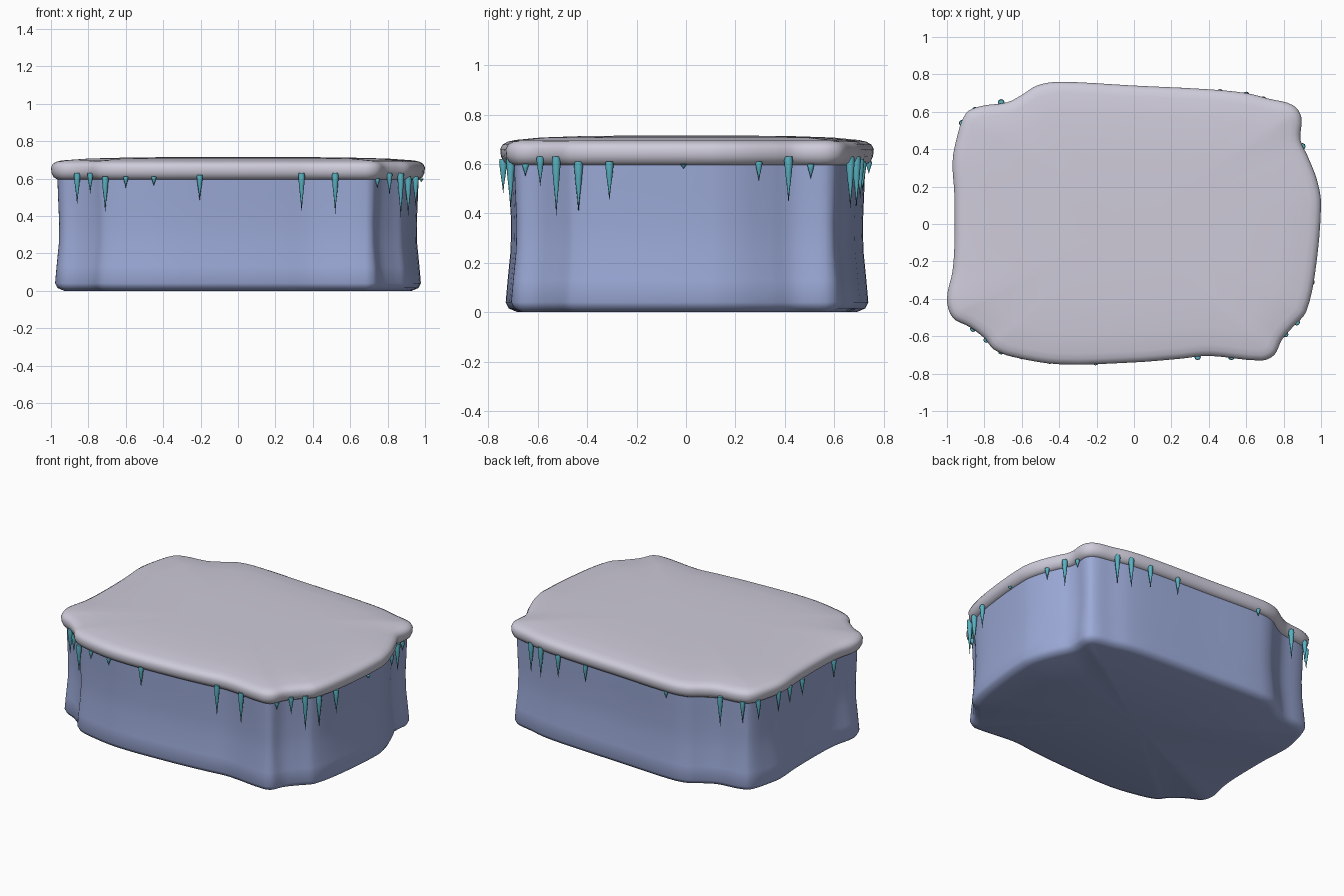
import bpy
import bmesh
import math
from mathutils import Vector

cube = bpy.data.objects.get("Cube")
if cube:
    bpy.data.objects.remove(cube, do_unlink=True)


def make_material(name, colour):
    mat = bpy.data.materials.new(name)
    mat.use_nodes = True
    mat.diffuse_color = (*colour, 1)
    for node in mat.node_tree.nodes:
        if node.type == "BSDF_PRINCIPLED":
            node.inputs["Base Color"].default_value = (*colour, 1)
            node.inputs["Roughness"].default_value = 0.6
    return mat


snow = make_material("pale snow", (0.62, 0.60, 0.70))
ice = make_material("blue ice", (0.33, 0.40, 0.68))
teal = make_material("teal ice", (0.10, 0.44, 0.53))

# Hand-shaped outline of the slab, counter-clockwise
OUTLINE = [
    (1, .1), (.98, .23), (.93, .36), (.89, .45), (.895, .57), (.85, .635),
    (.72, .67), (.6, .7), (.4, .72), (0, .74), (-.4, .76), (-.52, .74),
    (-.6, .69), (-.68, .65), (-.82, .63), (-.9, .59), (-.95, .45),
    (-.97, .33), (-.96, .15), (-.96, -.1), (-.97, -.25), (-1, -.4),
    (-.97, -.5), (-.88, -.55), (-.8, -.61), (-.75, -.67), (-.65, -.71),
    (-.4, -.75), (0, -.74), (.25, -.72), (.4, -.705), (.68, -.73),
    (.75, -.7), (.79, -.62), (.85, -.55), (.92, -.47), (.97, -.25),
]


def smooth_loop(points, steps=4):
    """Closed centripetal-style spline through the points."""
    pts = [Vector(p) for p in points]
    count = len(pts)
    out = []
    for i in range(count):
        a, b, c, d = (pts[(i + k) % count] for k in (-1, 0, 1, 2))
        span = (c - b).length
        # Tangents scaled to the local span avoid overshoot on uneven spacing
        start = (c - a).normalized() * span
        end = (d - b).normalized() * span
        for s in range(steps):
            t = s / steps
            t2, t3 = t * t, t * t * t
            out.append(b * (2 * t3 - 3 * t2 + 1) + start * (t3 - 2 * t2 + t)
                       + c * (3 * t2 - 2 * t3) + end * (t3 - t2))
    return out


def inset_loop(loop, distance, scale=1.0):
    count = len(loop)
    ring = []
    for i, p in enumerate(loop):
        tangent = (loop[(i + 2) % count] - loop[i - 2]).normalized()
        ring.append((p + Vector((-tangent.y, tangent.x)) * distance) * scale)
    return ring


def loft(name, rings, low_tip, high_tip, mat):
    """Skin rings of (points, height) from bottom to top, closed by tips."""
    bm = bmesh.new()
    rows = [[bm.verts.new((p.x, p.y, z)) for p in pts] for pts, z in rings]
    low, high = bm.verts.new(low_tip), bm.verts.new(high_tip)
    count = len(rows[0])
    for i in range(count):
        j = (i + 1) % count
        for under, over in zip(rows, rows[1:]):
            bm.faces.new((under[i], under[j], over[j], over[i]))
        bm.faces.new((rows[0][j], rows[0][i], low))
        bm.faces.new((rows[-1][i], rows[-1][j], high))
    mesh = bpy.data.meshes.new(name)
    bm.to_mesh(mesh)
    bm.free()
    mesh.materials.append(mat)
    obj = bpy.data.objects.new(name, mesh)
    bpy.context.collection.objects.link(obj)
    bpy.ops.object.select_all(action="DESELECT")
    obj.select_set(True)
    bpy.context.view_layer.objects.active = obj
    bpy.ops.object.shade_smooth_by_angle(angle=math.radians(50))
    return obj


edge = smooth_loop(OUTLINE)

# Ice block: waisted walls with a softly rounded foot
BLOCK = [(.07, 0), (.035, .015), (.022, .04), (.03, .13), (.042, .25),
         (.044, .36), (.038, .5), (.034, .61)]
loft("ice_block", [(inset_loop(edge, d), z) for d, z in BLOCK],
     (0, 0, 0), (0, 0, .61), ice)

# Snow cap: rolled rim and a gently domed top (inset, scale, height)
CAP = [(.07, 1, .595), (.035, 1, .595), (.014, 1, .607), (.003, 1, .63),
       (0, 1, .66), (.01, 1, .679), (.03, 1, .69), (.06, 1, .697),
       (.06, .85, .707), (.06, .6, .713), (.06, .3, .715)]
loft("snow_cap", [(inset_loop(edge, d, s), z) for d, s, z in CAP],
     (0, 0, .6), (0, 0, .715), snow)

# Icicles around the rim: x, y, top height, length
ICICLES = [
    (-.86, -.56, .63, .17), (-.79, -.62, .63, .11), (-.71, -.68, .61, .19),
    (-.6, -.71, .61, .06), (-.45, -.735, .61, .05), (-.205, -.74, .62, .14),
    (.34, -.71, .63, .21), (.52, -.71, .63, .22), (.745, -.65, .6, .05),
    (.81, -.59, .63, .12), (.87, -.525, .63, .24), (.91, -.435, .61, .21),
    (.95, -.31, .61, .16), (.98, -.01, .6, .02), (.94, .295, .61, .08),
    (.9, .415, .63, .19), (.875, .505, .6, .06), (.69, .665, .63, .21),
    (.6, .69, .63, .21), (.46, .705, .62, .16), (.25, .715, .61, .12),
    (-.37, .74, .61, .05), (-.71, .65, .63, .21), (-.85, .61, .62, .15),
    (-.92, .54, .62, .14), (-.95, .37, .63, .15), (-.95, .25, .62, .13),
    (-.945, .11, .61, .12), (-.95, -.22, .61, .13),
]
SIDES = 8
for n, (x, y, top, length) in enumerate(ICICLES, 1):
    radius = .012 + .03 * min(length, .2)
    rings = []
    for size, drop in ((.3, .7), (.75, .35), (1, .08), (.85, 0)):
        pts = [Vector((x + radius * size * math.cos(a), y + radius * size * math.sin(a)))
               for a in (math.tau * k / SIDES for k in range(SIDES))]
        rings.append((pts, top - drop * length))
    loft(f"icicle_{n}", rings, (x, y, top - length), (x, y, top), teal)
